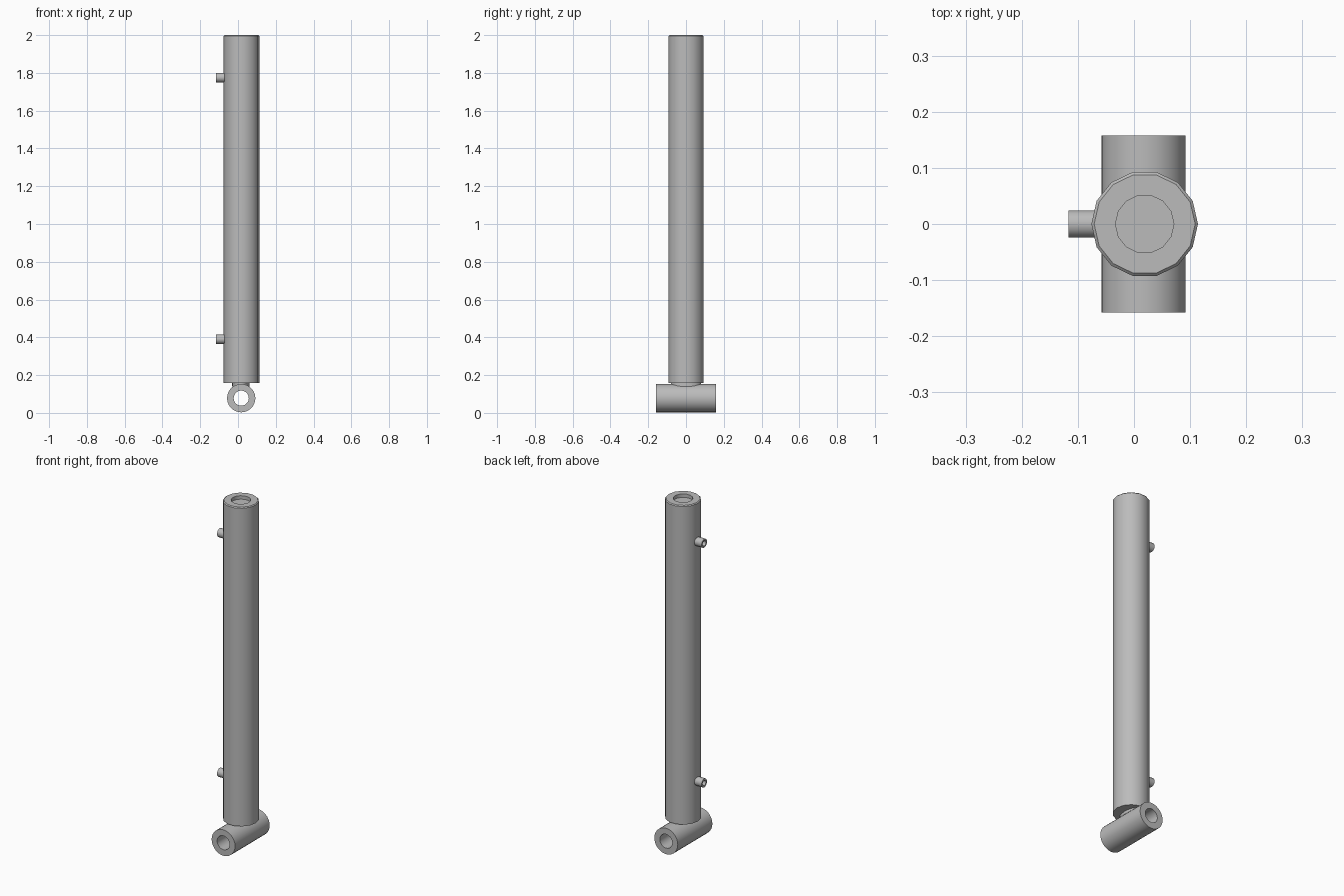
import bpy
import bmesh
from math import cos, sin, pi, radians
from mathutils import Matrix

if "Cube" in bpy.data.objects:
    bpy.data.objects.remove(bpy.data.objects["Cube"], do_unlink=True)

steel = bpy.data.materials.new("grey_steel")
grey = (0.5, 0.5, 0.5, 1)
steel.use_nodes = True
steel.diffuse_color = grey
steel.node_tree.nodes["Principled BSDF"].inputs["Base Color"].default_value = grey

AXIS_X = 0.019  # centre line of the barrel


def lathe(name, profile, sides, place, closed=False, squash=1.0):
    """Spin (radius, height) points round z; cap the ends unless closed."""
    bm = bmesh.new()
    rings = []
    for r, h in profile:
        angles = [2 * pi * i / sides for i in range(sides)]
        rings.append([bm.verts.new((r * squash * cos(a), r * sin(a), h)) for a in angles])
    pairs = list(zip(rings, rings[1:]))
    if closed:
        pairs.append((rings[-1], rings[0]))
    else:
        bm.faces.new(rings[0])
        bm.faces.new(rings[-1])
    for a, b in pairs:
        for i in range(sides):
            j = (i + 1) % sides
            bm.faces.new((a[i], a[j], b[j], b[i]))
    bmesh.ops.recalc_face_normals(bm, faces=bm.faces)
    bm.transform(place)
    mesh = bpy.data.meshes.new(name)
    bm.to_mesh(mesh)
    bm.free()
    mesh.materials.append(steel)
    obj = bpy.data.objects.new(name, mesh)
    bpy.context.collection.objects.link(obj)
    bpy.ops.object.select_all(action="DESELECT")
    obj.select_set(True)
    bpy.context.view_layer.objects.active = obj
    bpy.ops.object.shade_smooth_by_angle(angle=radians(32))
    return obj


# Barrel with chamfered rim and shallow rod socket
lathe("barrel", [(0.095, 0.157), (0.095, 1.995), (0.09, 2.0), (0.052, 2.0), (0.052, 1.98)],
      14, Matrix.Translation((AXIS_X, 0, 0)))

# Oval weld neck between barrel and mounting eye
lathe("weld_neck", [(0.08, 0.14), (0.08, 0.16)], 20,
      Matrix.Translation((AXIS_X - 0.004, 0, 0)), squash=0.58)

# Mounting eye: a thick tube lying front to back
lathe("mounting_eye", [(0.075, -0.158), (0.075, 0.158), (0.04, 0.158), (0.04, -0.158)], 28,
      Matrix.Translation((AXIS_X - 0.002, 0, 0.078)) @ Matrix.Rotation(pi / 2, 4, "X"), closed=True)

# Two hose ports, open at the outer end
for label, z in (("lower", 0.39), ("upper", 1.775)):
    lathe(label + "_port", [(0.025, 0), (0.025, 0.057), (0.015, 0.057), (0.015, 0.015)], 14,
          Matrix.Translation((-0.06, 0, z)) @ Matrix.Rotation(-pi / 2, 4, "Y"))
